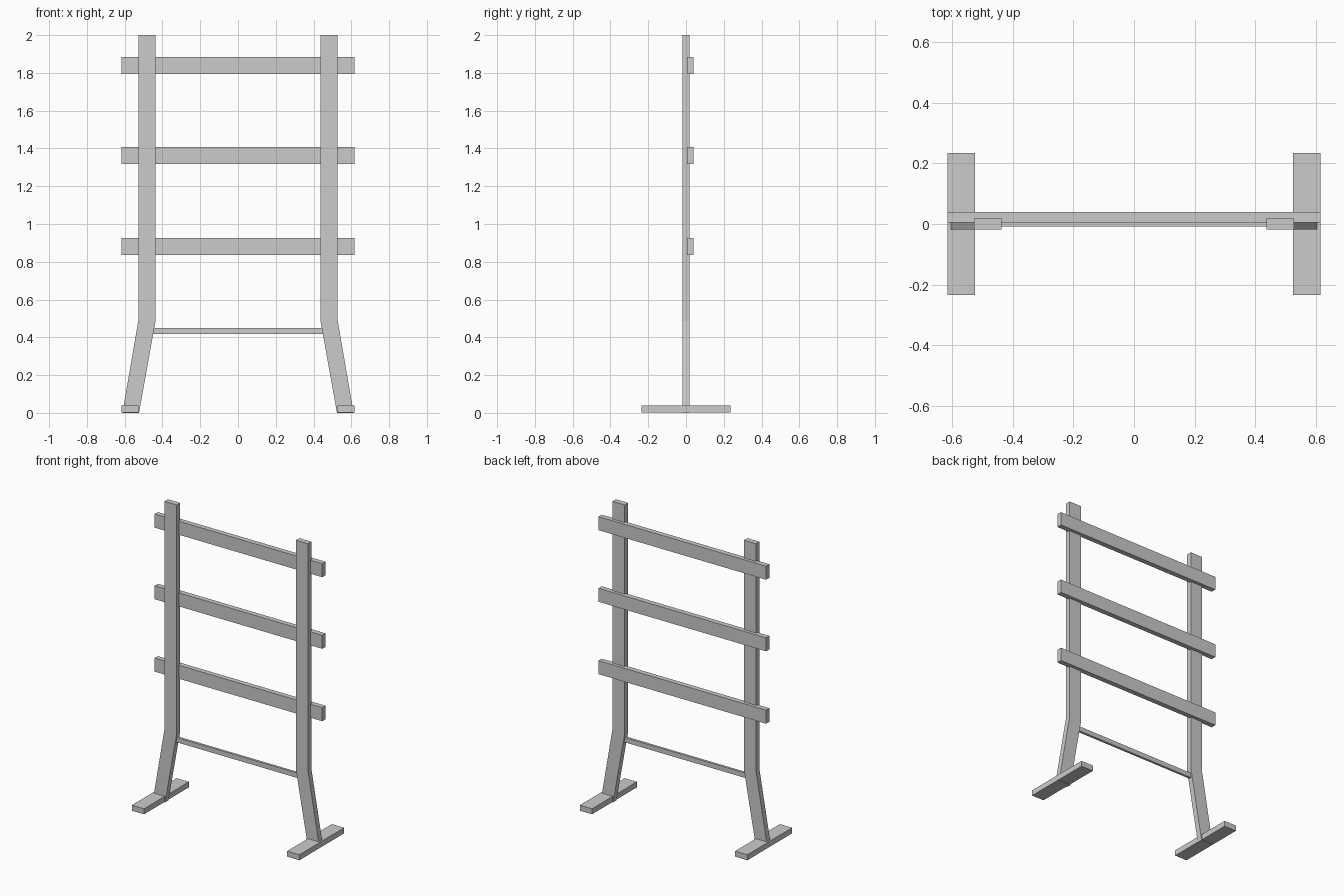
import bpy, bmesh

if "Cube" in bpy.data.objects:
    bpy.data.objects.remove(bpy.data.objects["Cube"])


def extrude_profile(name, points, y0, y1):
    """Solid made from an x-z outline extruded along y."""
    bm = bmesh.new()
    face = bm.faces.new([bm.verts.new((x, y0, z)) for x, z in points])
    result = bmesh.ops.extrude_face_region(bm, geom=[face])
    moved = [v for v in result["geom"] if isinstance(v, bmesh.types.BMVert)]
    bmesh.ops.translate(bm, vec=(0, y1 - y0, 0), verts=moved)
    bmesh.ops.recalc_face_normals(bm, faces=bm.faces)
    mesh = bpy.data.meshes.new(name)
    bm.to_mesh(mesh)
    bm.free()
    obj = bpy.data.objects.new(name, mesh)
    bpy.context.collection.objects.link(obj)
    return obj


def box(name, x0, x1, y0, y1, z0, z1):
    return extrude_profile(name, [(x0, z0), (x1, z0), (x1, z1), (x0, z1)], y0, y1)


for side, s in (("left", -1), ("right", 1)):
    # Upright post with splayed lower leg
    outline = [(0.438, 2.0), (0.528, 2.0), (0.528, 0.487),
               (0.612, 0.0), (0.524, 0.0), (0.438, 0.48)]
    extrude_profile(side + "_post", [(s * x, z) for x, z in outline], -0.018, 0.018)
    # Flat foot running front to back
    box(side + "_foot", s * 0.526, s * 0.616, -0.235, 0.235, 0.003, 0.04)

# Three horizontal rails let into the back of the posts
for i, z in enumerate((0.881, 1.362, 1.838)):
    box(f"back_rail_{i + 1}", -0.616, 0.616, 0.005, 0.039, z - 0.045, z + 0.045)

# Thin brace between the legs
box("lower_brace", -0.452, 0.452, -0.008, 0.008, 0.417, 0.449)
